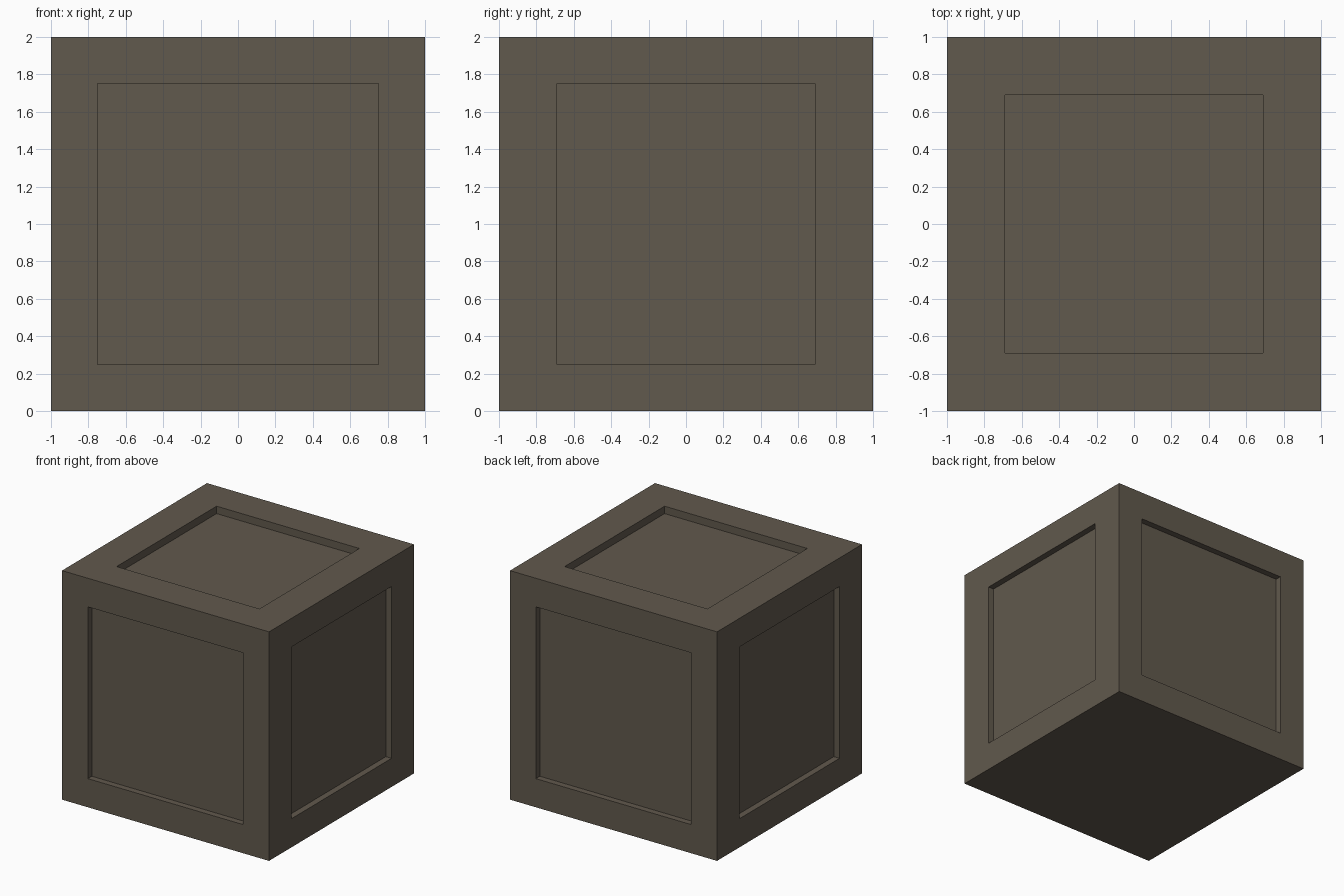
import bpy, bmesh
from mathutils import Vector

if "Cube" in bpy.data.objects:
    bpy.data.objects.remove(bpy.data.objects["Cube"])

wood = bpy.data.materials.new("grey_brown")
wood.diffuse_color = (0.120, 0.100, 0.074, 1)
wood.use_nodes = True
wood.node_tree.nodes["Principled BSDF"].inputs["Base Color"].default_value = wood.diffuse_color

# Recessed panels: outward normal -> (half extents on x, y, z, recess depth)
PANELS = {
    (0, -1, 0): (0.75, 1, 0.75, 0.055),
    (0, 1, 0): (0.75, 1, 0.75, 0.055),
    (1, 0, 0): (1, 0.69, 0.75, 0.055),
    (-1, 0, 0): (1, 0.69, 0.75, 0.055),
    (0, 0, 1): (0.69, 0.69, 1, 0.065),
}


def recess(bm, face, half, depth):
    """Inset a face to the given half extents and sink it inward."""
    normal = face.normal.copy()
    bmesh.ops.inset_individual(bm, faces=[face], thickness=0.2)
    for v in face.verts:
        v.co = Vector([h if c > 0 else -h for c, h in zip(v.co, half)])
    sunk = bmesh.ops.extrude_discrete_faces(bm, faces=[face])["faces"][0]
    for v in sunk.verts:
        v.co -= normal * depth


# Crate body: a cube with framed panels on every side but the flat base
bm = bmesh.new()
bmesh.ops.create_cube(bm, size=2)
bm.normal_update()
for face in list(bm.faces):
    spec = PANELS.get(tuple(round(c) for c in face.normal))
    if spec:
        recess(bm, face, spec[:3], spec[3])
bmesh.ops.recalc_face_normals(bm, faces=bm.faces)

mesh = bpy.data.meshes.new("crate")
bm.to_mesh(mesh)
bm.free()
mesh.materials.append(wood)
crate = bpy.data.objects.new("crate", mesh)
crate.location.z = 1
bpy.context.collection.objects.link(crate)
